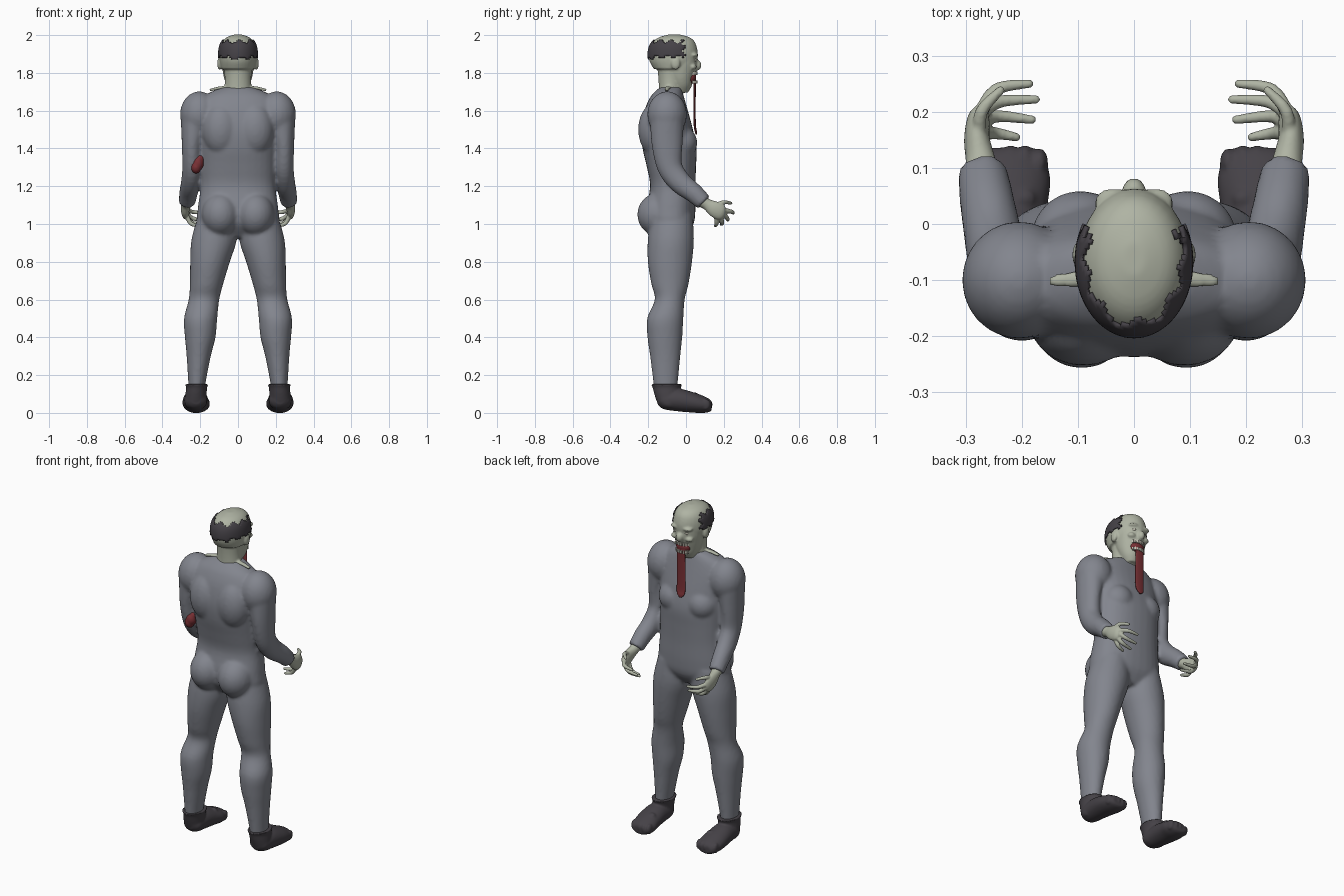
import bpy, bmesh, math
from mathutils import Vector, Matrix

if "Cube" in bpy.data.objects:
    bpy.data.objects.remove(bpy.data.objects["Cube"])

X, Y, Z = Vector((1, 0, 0)), Vector((0, 1, 0)), Vector((0, 0, 1))


def material(name, rgb):
    m = bpy.data.materials.new(name)
    m.diffuse_color = (*rgb, 1)
    m.use_nodes = True
    m.node_tree.nodes["Principled BSDF"].inputs["Base Color"].default_value = m.diffuse_color
    return m


SUIT = material("grey suit", (0.225, 0.235, 0.27))
SKIN = material("pale skin", (0.43, 0.455, 0.37))
DARK = material("dark hair and shoes", (0.06, 0.054, 0.063))
RED = material("dark red", (0.19, 0.03, 0.035))
BONE = material("teeth", (0.55, 0.53, 0.45))


def spline(rows, steps=4):
    """Catmull-Rom refinement of a list of equal length tuples."""
    p = [rows[0]] + list(rows) + [rows[-1]]
    out = []
    for i in range(1, len(p) - 2):
        for k in range(steps):
            t = k / steps
            out.append(tuple(
                0.5 * (2 * b + (c - a) * t + (2 * a - 5 * b + 4 * c - d) * t * t
                       + (3 * b - a - 3 * c + d) * t ** 3)
                for a, b, c, d in zip(*p[i - 1:i + 3])))
    return out + [tuple(rows[-1])]


def loft(bm, rings, n=32, power=2.0):
    """Closed skin through rings given as (centre, half axis, half axis)."""
    loops = []
    for c, u, v in rings:
        loop = []
        for i in range(n):
            a = 2 * math.pi * i / n
            ca, sa = math.cos(a), math.sin(a)
            e = 2 / power
            loop.append(bm.verts.new(c + u * math.copysign(abs(ca) ** e, ca)
                                     + v * math.copysign(abs(sa) ** e, sa)))
        loops.append(loop)
    for a, b in zip(loops, loops[1:]):
        for i in range(n):
            j = (i + 1) % n
            bm.faces.new((a[i], a[j], b[j], b[i]))
    bm.faces.new(loops[0][::-1])
    bm.faces.new(loops[-1])


def slabs(bm, rows, side=1, grow=0.0, n=32, power=2.0):
    """Level rings: z, centre x, centre y, half width, half depth."""
    loft(bm, [(Vector((side * x, y, z)), X * (rx + grow), Y * (ry + grow))
              for z, x, y, rx, ry in spline(rows)], n, power)


def tube(bm, rows, side=1, ref=X, n=20):
    """Rings square to a path: x, y, z, half size along ref, other half size."""
    pts = spline(rows)
    pos = [Vector((side * p[0], p[1], p[2])) for p in pts]
    rings = []
    for i, p in enumerate(pts):
        t = (pos[min(i + 1, len(pos) - 1)] - pos[max(i - 1, 0)]).normalized()
        u = (ref - t * ref.dot(t)).normalized()
        rings.append((pos[i], u * p[3], t.cross(u) * p[4]))
    loft(bm, rings, n)


def blob(bm, centre, radii, side=1):
    c = Vector((side * centre[0], centre[1], centre[2]))
    bmesh.ops.create_uvsphere(bm, u_segments=24, v_segments=16, radius=1,
                              matrix=Matrix.Translation(c) @ Matrix.Diagonal((*radii, 1)))


def finish(name, bm, mat, voxel=0, smooth=4):
    """Make the object; with a voxel size, fuse its pieces into one skin."""
    bmesh.ops.recalc_face_normals(bm, faces=bm.faces)
    me = bpy.data.meshes.new(name)
    bm.to_mesh(me)
    bm.free()
    ob = bpy.data.objects.new(name, me)
    bpy.context.collection.objects.link(ob)
    if voxel:
        r = ob.modifiers.new("fuse", 'REMESH')
        r.mode, r.voxel_size = 'VOXEL', voxel
        s = ob.modifiers.new("soften", 'SMOOTH')
        s.factor, s.iterations = 0.5, smooth
        bpy.context.view_layer.update()
        dg = bpy.context.evaluated_depsgraph_get()
        me = bpy.data.meshes.new_from_object(ob.evaluated_get(dg))
        ob.modifiers.clear()
        ob.data = me
    me.materials.clear()
    me.materials.append(mat)
    me.polygons.foreach_set("use_smooth", [True] * len(me.polygons))
    return ob


# Suit: trunk, shoulders, sleeves and trousers fused together
bm = bmesh.new()
slabs(bm, [(0.93, 0, -.075, .09, .07), (1.0, 0, -.08, .21, .12), (1.08, 0, -.08, .213, .13),
           (1.2, 0, -.07, .198, .12), (1.3, 0, -.077, .2, .13), (1.4, 0, -.087, .205, .143),
           (1.5, 0, -.1, .215, .137), (1.6, 0, -.105, .22, .115), (1.67, 0, -.1, .185, .09),
           (1.705, 0, -.09, .13, .07), (1.725, 0, -.08, .075, .055)], power=2.3)
for s in (1, -1):
    blob(bm, (.093, -.145, 1.05), (.1, .113, .115), s)        # seat
    blob(bm, (.09, -.165, 1.5), (.1, .088, .14), s)           # shoulder blade
    blob(bm, (.095, -.03, 1.43), (.09, .09, .09), s)          # chest
    blob(bm, (.205, -.1, 1.58), (.102, .105, .122), s)        # shoulder
    tube(bm, [(.225, -.1, 1.56, .08, .092), (.243, -.1, 1.42, .055, .082),
              (.243, -.085, 1.3, .052, .067), (.25, -.03, 1.22, .052, .06),
              (.262, .04, 1.165, .049, .052), (.27, .095, 1.113, .044, .045)], s)
    slabs(bm, [(1.05, .11, -.075, .1, .11), (.92, .126, -.08, .12, .122),
               (.8, .148, -.085, .105, .117), (.68, .167, -.085, .088, .098),
               (.6, .18, -.086, .081, .079), (.5, .198, -.11, .088, .096),
               (.4, .2, -.112, .081, .092), (.3, .208, -.11, .064, .08),
               (.15, .218, -.108, .045, .064), (.11, .218, -.108, .045, .06)], s)
finish("suit", bm, SUIT, 0.01, 5)

# Shoes with a flared cuff and lumpy toes
for s, name in ((1, "right_shoe"), (-1, "left_shoe")):
    bm = bmesh.new()
    slabs(bm, [(.152, .219, -.102, .063, .084), (.135, .219, -.102, .056, .075),
               (.1, .222, -.1, .056, .068), (.05, .224, -.09, .058, .06),
               (.028, .224, -.085, .045, .045)], s)
    foot = [(-.15, .222, .075, .03, .03), (-.12, .222, .068, .056, .048),
            (-.04, .224, .068, .064, .06), (.03, .224, .057, .07, .055),
            (.08, .22, .047, .071, .048), (.12, .22, .04, .06, .036), (.136, .22, .036, .04, .022)]
    loft(bm, [(Vector((s * x, y, z)), X * rx, Z * rz) for y, x, z, rx, rz in spline(foot)])
    for i in range(5):
        blob(bm, (.168 + .026 * i, .118 - .006 * abs(i - 1.5), .045), (.015, .026, .03), s)
    for i in range(3):
        blob(bm, (.195 + .025 * i, .045 - .02 * i, .09), (.022, .02, .02), s)
    finish(name, bm, DARK, 0.006, 3)

# Head: skull, face, neck, nose, brow and ears
SKULL = [(2.003, 0, -.062, .02, .03), (1.99, 0, -.062, .057, .077), (1.97, 0, -.064, .08, .106),
         (1.94, 0, -.067, .094, .123), (1.9, 0, -.067, .099, .13), (1.86, 0, -.067, .097, .125),
         (1.82, 0, -.07, .088, .1)]
bm = bmesh.new()
slabs(bm, SKULL)
slabs(bm, [(1.9, 0, -.02, .085, .08), (1.85, 0, -.03, .086, .09), (1.81, 0, -.033, .081, .086),
           (1.77, 0, -.03, .073, .07), (1.73, 0, -.027, .058, .057), (1.695, 0, -.025, .035, .035)])
slabs(bm, [(1.83, 0, -.08, .075, .072), (1.77, 0, -.082, .07, .064),
           (1.71, 0, -.082, .073, .062), (1.67, 0, -.085, .085, .065)])
blob(bm, (0, .058, 1.84), (.021, .024, .028))
for s in (1, -1):
    blob(bm, (.098, -.055, 1.85), (.012, .024, .034), s)
    blob(bm, (.036, .042, 1.895), (.034, .022, .012), s)
    blob(bm, (.045, .036, 1.832), (.026, .02, .016), s)
    # torn strip of skin lying on the collar
    tube(bm, [(.05, -.09, 1.722, .016, .009), (.1, -.098, 1.72, .016, .008),
              (.15, -.102, 1.708, .01, .007)], s, ref=Y)
finish("head", bm, SKIN, 0.006, 3)

# Hair: ring around the back and sides with ragged edges, crown bare
bm = bmesh.new()
slabs(bm, SKULL, grow=0.005, n=72)
drop = []
for f in bm.faces:
    c = f.calc_center_median()
    a = math.atan2(c.x, -c.y - .067)
    top = 1.966 + .008 * math.sin(9 * a + 1)
    low = 1.875 + .008 * math.sin(11 * a) + .012 * min(1, abs(a))
    if not (low < c.z < top and c.y < -.012 + .012 * math.sin(c.z * 150)):
        drop.append(f)
bmesh.ops.delete(bm, geom=drop, context='FACES')
hair = finish("hair", bm, DARK)
thick = hair.modifiers.new("thickness", 'SOLIDIFY')
thick.thickness, thick.offset = 0.007, -0.5

# Eyes
bm = bmesh.new()
for s in (1, -1):
    blob(bm, (.036, .038, 1.868), (.014, .017, .01), s)
finish("eyes", bm, BONE)

# Open mouth, two rows of teeth and the long tongue
bm = bmesh.new()
blob(bm, (0, .022, 1.775), (.046, .032, .036))
finish("mouth", bm, RED)
bm = bmesh.new()
for z in (1.798, 1.752):
    for i in range(8):
        a = math.radians(-63 + 18 * i)
        m = (Matrix.Translation((.043 * math.sin(a), .022 + .034 * math.cos(a), z))
             @ Matrix.Rotation(-a, 4, 'Z') @ Matrix.Diagonal((.01, .009, .017, 1)))
        bmesh.ops.create_cube(bm, size=1, matrix=m)
teeth = finish("teeth", bm, BONE)
teeth.data.polygons.foreach_set("use_smooth", [False] * len(teeth.data.polygons))
bm = bmesh.new()
slabs(bm, [(1.785, 0, .035, .022, .006), (1.765, 0, .046, .026, .007), (1.7, 0, .046, .028, .006),
           (1.6, 0, .045, .029, .006), (1.52, 0, .047, .029, .006), (1.49, 0, .052, .023, .006),
           (1.473, 0, .054, .006, .003)])
finish("tongue", bm, RED)

# Hands: palm plus bent thumb and fingers (knuckle, middle, tip)
FINGERS = [((.275, .15, 1.095), (.272, .2, 1.115), (.238, .238, 1.11)),
           ((.275, .195, 1.075), (.245, .24, 1.065), (.187, .25, 1.058)),
           ((.275, .195, 1.06), (.24, .218, 1.03), (.175, .222, 1.02)),
           ((.275, .18, 1.045), (.245, .192, 1.008), (.182, .186, .998)),
           ((.272, .16, 1.045), (.25, .162, 1.003), (.21, .155, .99))]
for s, name in ((1, "right_hand"), (-1, "left_hand")):
    bm = bmesh.new()
    tube(bm, [(.27, .075, 1.125, .034, .034), (.273, .11, 1.105, .027, .03),
              (.28, .15, 1.08, .023, .042), (.277, .185, 1.062, .02, .042),
              (.272, .203, 1.055, .012, .028)], s)
    for a, b, c in FINGERS:
        tube(bm, [(*a, .013, .013), (*b, .0115, .0115), (*c, .008, .008)], s, ref=Z, n=12)
        blob(bm, c, (.008, .008, .008), s)
    finish(name, bm, SKIN, 0.004, 3)

# Open wound on the left elbow
bm = bmesh.new()
for p, r in (((-.212, -.14, 1.32), .034), ((-.222, -.145, 1.3), .03), ((-.202, -.135, 1.34), .026)):
    blob(bm, p, (r * .9, r, r * 1.1))
finish("elbow_wound", bm, RED, 0.006, 2)
